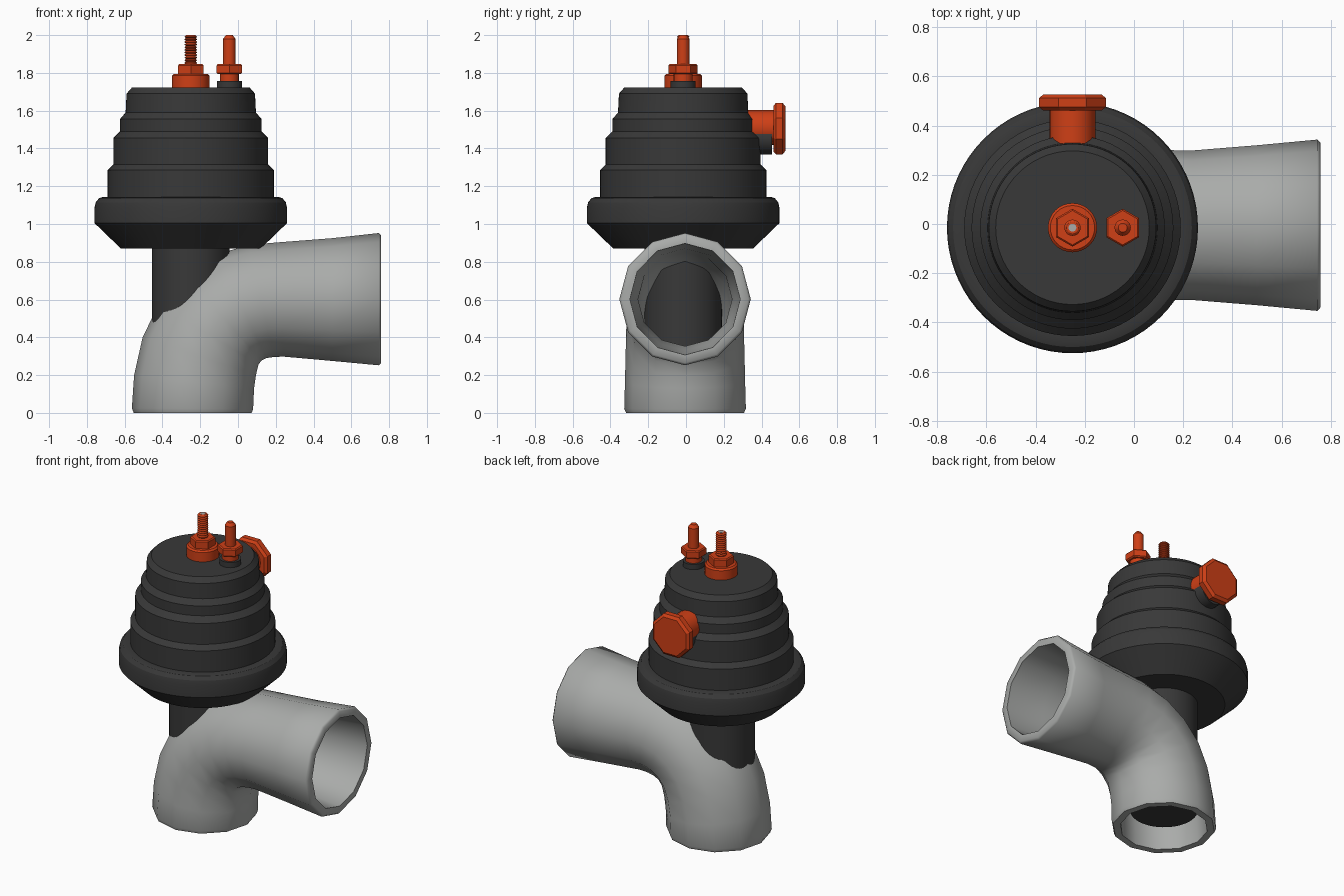
import bpy, bmesh, math
from mathutils import Vector, Matrix

if "Cube" in bpy.data.objects:
    bpy.data.objects.remove(bpy.data.objects["Cube"])


def material(name, rgb):
    m = bpy.data.materials.new(name)
    m.diffuse_color = (*rgb, 1)
    m.use_nodes = True
    m.node_tree.nodes["Principled BSDF"].inputs["Base Color"].default_value = m.diffuse_color
    return m


ORANGE = material("orange", (0.62, 0.05, 0.008))
DARK = material("charcoal", (0.04, 0.04, 0.04))
GREY = material("pipe_grey", (0.40, 0.41, 0.40))


def finish(name, bm, mat, angle):
    bmesh.ops.recalc_face_normals(bm, faces=bm.faces)
    me = bpy.data.meshes.new(name)
    bm.to_mesh(me)
    bm.free()
    me.materials.append(mat)
    ob = bpy.data.objects.new(name, me)
    bpy.context.collection.objects.link(ob)
    bpy.ops.object.select_all(action='DESELECT')
    ob.select_set(True)
    bpy.context.view_layer.objects.active = ob
    bpy.ops.object.shade_smooth_by_angle(angle=math.radians(angle))
    return ob


def bridge(bm, a, b):
    n = len(a)
    for i in range(n):
        bm.faces.new((a[i], a[(i + 1) % n], b[(i + 1) % n], b[i]))


def lathe(name, profile, mat, at, sides=64, turn=0.0, along_y=False, angle=25):
    """Capped solid of revolution from (radius, height) points."""
    bm = bmesh.new()
    rings = []
    for r, h in profile:
        rings.append([bm.verts.new((r * math.cos(turn + i * math.tau / sides),
                                    r * math.sin(turn + i * math.tau / sides), h))
                      for i in range(sides)])
    for a, b in zip(rings, rings[1:]):
        bridge(bm, a, b)
    bm.faces.new(rings[0])
    bm.faces.new(rings[-1])
    if along_y:
        bm.transform(Matrix.Rotation(-math.pi / 2, 4, 'X'))
    bm.transform(Matrix.Translation(at))
    return finish(name, bm, mat, angle)


AX, AY = -0.25, -0.015   # axis of the stepped body

# Stepped body
lathe("stepped_body", [
    (0.37, 0.87), (0.51, 1.005), (0.51, 1.085), (0.503, 1.115), (0.485, 1.137),
    (0.465, 1.143), (0.44, 1.143), (0.44, 1.285), (0.41, 1.315), (0.41, 1.455),
    (0.375, 1.49), (0.375, 1.555), (0.345, 1.59), (0.34, 1.69), (0.312, 1.722)],
    DARK, (AX, AY, 0), 72)

# Neck running down into the elbow
lathe("neck", [(0.205, 0.13), (0.205, 0.88)], DARK, (AX, AY, 0), 48)

# Elbow pipe: each section is (outer x, outer z, inner x, inner z, half width)
sections = [
    (-0.552, 0.0, 0.072, 0.0, 0.312), (-0.562, 0.025, 0.08, 0.02, 0.322),
    (-0.55, 0.20, 0.085, 0.13, 0.318), (-0.505, 0.40, 0.095, 0.20, 0.315),
    (-0.42, 0.575, 0.108, 0.255, 0.312), (-0.28, 0.73, 0.125, 0.278, 0.31),
    (-0.11, 0.84, 0.15, 0.29, 0.307), (0.06, 0.89, 0.19, 0.296, 0.305),
    (0.24, 0.905, 0.24, 0.298, 0.304), (0.50, 0.925, 0.50, 0.275, 0.325),
    (0.745, 0.952, 0.745, 0.252, 0.348), (0.757, 0.94, 0.757, 0.264, 0.335)]
SIDES, WALL = 12, 0.055
bm = bmesh.new()


def pipe_ring(section, inset):
    ox, oz, ix, iz, half = section
    outer, inner = Vector((ox, AY + 0.01, oz)), Vector((ix, AY + 0.01, iz))
    mid, arm = (outer + inner) / 2, (outer - inner) / 2
    arm = arm * ((arm.length - inset) / arm.length)
    side = Vector((0, half - inset, 0))
    return [bm.verts.new(mid + arm * math.cos(i * math.tau / SIDES)
                         + side * math.sin(i * math.tau / SIDES)) for i in range(SIDES)]


loops = [pipe_ring(s, 0) for s in sections]
loops.append(pipe_ring(sections[-1], WALL - 0.012))
loops += [pipe_ring(s, WALL) for s in reversed(sections[1:-1])]
loops.append(pipe_ring(sections[0], WALL - 0.01))
for a, b in zip(loops, loops[1:] + loops[:1]):
    bridge(bm, a, b)
finish("elbow_pipe", bm, GREY, 60)

# Centre fitting: collar, hex nut and threaded rod
lathe("rod_collar", [(0.10, 1.72), (0.10, 1.785), (0.09, 1.795)], ORANGE, (AX, AY, 0), 32)
lathe("rod_nut", [(0.077, 1.79), (0.077, 1.84), (0.07, 1.847)], ORANGE,
      (AX, AY, 0), 6, math.pi / 2)
thread = [(0.026, 1.84)]
for k in range(11):
    z = 1.847 + k * 0.0138
    thread += [(0.033, z + 0.0045), (0.033, z + 0.007), (0.026, z + 0.0138)]
lathe("threaded_rod", thread + [(0.024, 2.0)], ORANGE, (AX, AY, 0), 20)
lathe("rod_end", [(0.016, 1.99), (0.016, 2.001)], GREY, (AX, AY, 0), 16)

# Side fitting: dark seat, washer, hex nut and pin
PX = -0.046
lathe("pin_seat", [(0.066, 1.71), (0.066, 1.757)], DARK, (PX, AY, 0), 32)
lathe("pin_washer", [(0.05, 1.75), (0.05, 1.80)], ORANGE, (PX, AY, 0), 24)
lathe("pin_nut", [(0.068, 1.793), (0.077, 1.80), (0.077, 1.84), (0.07, 1.847)], ORANGE,
      (PX, AY, 0), 6, math.pi / 2)
lathe("pin", [(0.033, 1.84), (0.033, 1.98), (0.018, 2.0)], ORANGE, (PX, AY, 0), 24)

# Knob at the back, with its orange stem and dark lower boss
lathe("knob", [(0.13, 0.462), (0.147, 0.476), (0.147, 0.512), (0.128, 0.526)], ORANGE,
      (AX, 0, 1.505), 8, math.pi / 8, True)
lathe("knob_stem", [(0.093, 0.25), (0.093, 0.47)], ORANGE, (AX, 0, 1.51), 20, 0, True)
lathe("knob_boss", [(0.088, 0.25), (0.088, 0.455)], DARK, (AX, 0, 1.457), 24, 0, True)
